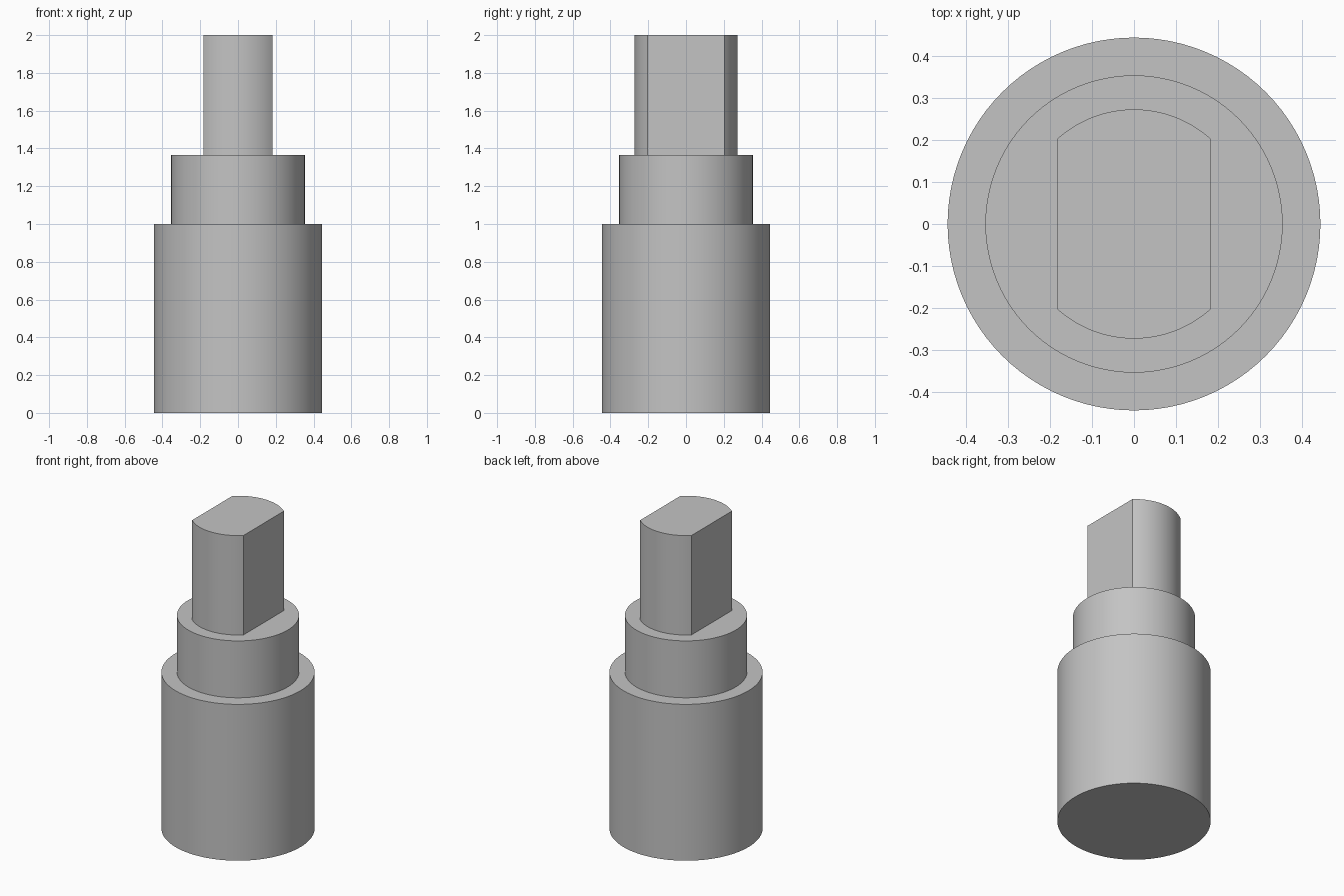
import bpy
import bmesh
import math

cube = bpy.data.objects.get("Cube")
if cube:
    bpy.data.objects.remove(cube, do_unlink=True)

# Plain grey metal
GREY = (0.55, 0.55, 0.55, 1.0)
metal = bpy.data.materials.new("grey metal")
metal.use_nodes = True
metal.diffuse_color = GREY
metal.node_tree.nodes["Principled BSDF"].inputs["Base Color"].default_value = GREY


def arc(radius, start, end, steps):
    """Points along an arc, both ends included."""
    angles = [start + (end - start) * i / steps for i in range(steps + 1)]
    return [(radius * math.cos(a), radius * math.sin(a)) for a in angles]


def circle(radius):
    return arc(radius, 0, math.tau, 96)[:-1]


def double_d(radius, half_width):
    """Circle with two parallel flats facing left and right."""
    corner = math.acos(half_width / radius)
    back = arc(radius, corner, math.pi - corner, 32)
    return back + [(-x, -y) for x, y in back]


def prism(name, outline, bottom, top):
    """Extrude an outline upward into a closed solid."""
    bm = bmesh.new()
    base = bm.faces.new([bm.verts.new((x, y, bottom)) for x, y in outline])
    raised = bmesh.ops.extrude_face_region(bm, geom=[base], use_keep_orig=True)
    verts = [v for v in raised["geom"] if isinstance(v, bmesh.types.BMVert)]
    bmesh.ops.translate(bm, verts=verts, vec=(0, 0, top - bottom))
    bmesh.ops.recalc_face_normals(bm, faces=bm.faces)
    mesh = bpy.data.meshes.new(name)
    bm.to_mesh(mesh)
    bm.free()
    mesh.materials.append(metal)
    obj = bpy.data.objects.new(name, mesh)
    bpy.context.collection.objects.link(obj)
    bpy.ops.object.select_all(action="DESELECT")
    obj.select_set(True)
    bpy.context.view_layer.objects.active = obj
    bpy.ops.object.shade_smooth_by_angle(angle=math.radians(30))


# Stepped shaft; upper parts are seated slightly into the part below
SEAT = 0.02
prism("body", circle(0.444), 0, 1)
prism("collar", circle(0.354), 1 - SEAT, 1.364)
prism("flatted_shank", double_d(0.273, 0.182), 1.364 - SEAT, 2)
